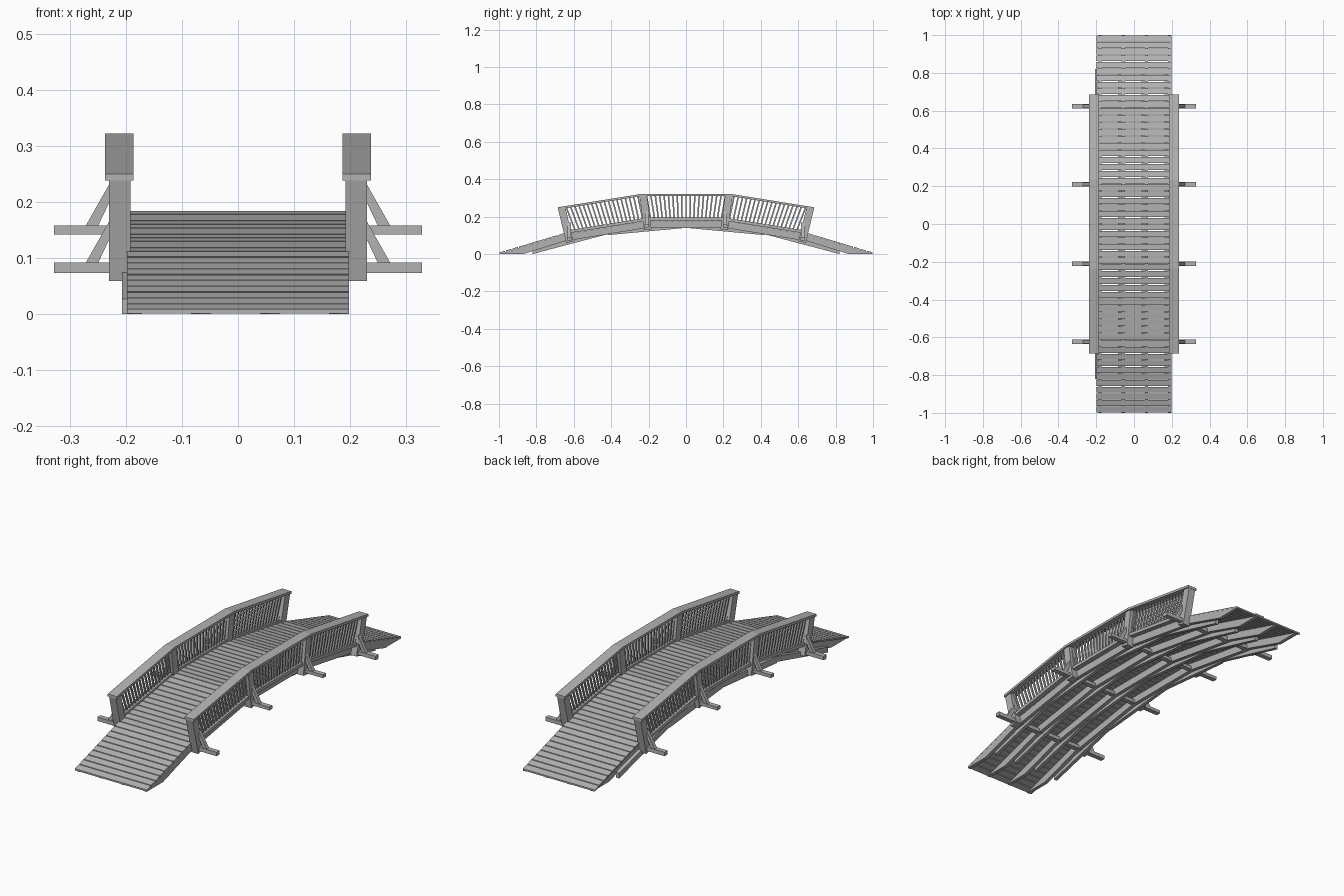
import bpy, bmesh
from mathutils import Vector

cube = bpy.data.objects.get("Cube")
if cube:
    bpy.data.objects.remove(cube, do_unlink=True)

wood = bpy.data.materials.new("weathered grey wood")
wood.use_nodes = True
grey = (0.45, 0.45, 0.45, 1)
wood.diffuse_color = grey
wood.node_tree.nodes["Principled BSDF"].inputs["Base Color"].default_value = grey


def prism(bm, outline, lo, hi, axis="x"):
    """Extrude a (y, z) outline along x, or an (x, z) outline along y."""
    def place(p, t):
        return (t, p[0], p[1]) if axis == "x" else (p[0], t, p[1])
    a = [bm.verts.new(place(p, lo)) for p in outline]
    b = [bm.verts.new(place(p, hi)) for p in outline]
    bm.faces.new(a)
    bm.faces.new(b[::-1])
    for i in range(len(a)):
        j = (i + 1) % len(a)
        bm.faces.new((a[i], b[i], b[j], a[j]))


def strip(p, q, top, bottom):
    """Slanted outline between two points with vertical ends."""
    return [(p[0], p[1] + top), (q[0], q[1] + top),
            (q[0], q[1] + bottom), (p[0], p[1] + bottom)]


def bar(p, q, width):
    """Square-ended outline centred on the line p to q."""
    p, q = Vector(p), Vector(q)
    d = (q - p).normalized() * width / 2
    n = Vector((-d.y, d.x))
    return [p + n, q + n, q - n, p - n]


def finish(bm, name):
    bmesh.ops.recalc_face_normals(bm, faces=bm.faces)
    mesh = bpy.data.meshes.new(name)
    bm.to_mesh(mesh)
    bm.free()
    mesh.materials.append(wood)
    bpy.context.collection.objects.link(bpy.data.objects.new(name, mesh))


def both_ends(points):
    """Half profile, outermost point first, mirrored across the middle."""
    left = [(-y, z) for y, z in points]
    right = [(y, z) for y, z in reversed(points)]
    return left + [p for p in right if p not in left]


def spans(points):
    return list(zip(points, points[1:]))


def lerp(p, q, t):
    return (p[0] + (q[0] - p[0]) * t, p[1] + (q[1] - p[1]) * t)


deck_line = both_ends([(1, 0.008), (0.65, 0.112), (0.21, 0.184)])
under_line = both_ends([(0.82, 0.027), (0.42, 0.133), (0, 0.172)])
cap_line = both_ends([(0.685, 0.25), (0.235, 0.322)])
sill_line = both_ends([(0.635, 0.126), (0.21, 0.194)])

# Deck planks
bm = bmesh.new()
for p, q in spans(deck_line):
    length = (Vector(q) - Vector(p)).length
    count = round(length / 0.036)
    gap = 0.0022 / length
    for i in range(count):
        a = lerp(p, q, i / count + gap)
        b = lerp(p, q, (i + 1) / count - gap)
        prism(bm, strip(a, b, 0, -0.008), -0.198, 0.198)
finish(bm, "deck_planks")

# Two staggered layers of stringers, side by side
beam_x = [-0.18 + 0.123 * i for i in range(4)]
bm = bmesh.new()
for p, q in spans(deck_line):
    outline = strip(p, q, -0.008, -0.044)
    if p[1] < 0.05:
        outline[3:] = [(-0.87, 0), (p[0], 0)]
    if q[1] < 0.05:
        outline[2:3] = [(q[0], 0), (0.87, 0)]
    for x in beam_x:
        prism(bm, outline, x - 0.009, x + 0.009)
finish(bm, "upper_stringers")

bm = bmesh.new()
for p, q in spans(under_line):
    for x in beam_x:
        prism(bm, strip(p, q, 0, -0.027 if p[1] < 0.05 or q[1] < 0.05 else -0.032),
              x - 0.027, x - 0.009)
finish(bm, "lower_stringers")

# Cross beams that reach out past the posts
stations = [(0.624, 0.073, 0.092), (0.21, 0.142, 0.158)]
bm = bmesh.new()
for y, low, high in stations:
    for s in (-1, 1):
        prism(bm, [(s * y - 0.012, low), (s * y + 0.012, low),
                   (s * y + 0.012, high), (s * y - 0.012, high)], -0.328, 0.328)
finish(bm, "cross_beams")

# Railing parts on each side
posts = [((0.621, 0.064), (0.664, 0.243)), ((0.204, 0.13), (0.229, 0.312))]
for side, sx in (("left", 1), ("right", -1)):
    bm = bmesh.new()
    for foot, head in posts:
        for s in (-1, 1):
            prism(bm, bar((s * foot[0], foot[1]), (s * head[0], head[1]), 0.04),
                  sx * 0.192, sx * 0.23)
    finish(bm, side + "_posts")

    bm = bmesh.new()
    for y, low, high in stations:
        top = high + 0.062
        outline = [(sx * 0.228, top - 0.018), (sx * 0.228, top + 0.014),
                   (sx * 0.271, high), (sx * 0.249, high)]
        for s in (-1, 1):
            prism(bm, outline, s * y - 0.009, s * y + 0.009, "y")
    finish(bm, side + "_braces")

    bm = bmesh.new()
    for p, q in spans(cap_line):
        prism(bm, strip(p, q, 0, -0.012), sx * 0.186, sx * 0.237)
    finish(bm, side + "_handrail")

    bm = bmesh.new()
    for p, q in spans(sill_line):
        prism(bm, strip(p, q, 0, -0.016), sx * 0.198, sx * 0.223)
    finish(bm, side + "_bottom_rail")

    bm = bmesh.new()
    for (a, b), (c, d) in zip(spans(sill_line), spans(cap_line)):
        for i in range(1, 20):
            foot, head = lerp(a, b, i / 20), lerp(c, d, i / 20)
            prism(bm, bar((foot[0], foot[1] - 0.006), (head[0], head[1] - 0.008), 0.008),
                  sx * 0.206, sx * 0.214)
    finish(bm, side + "_balusters")
